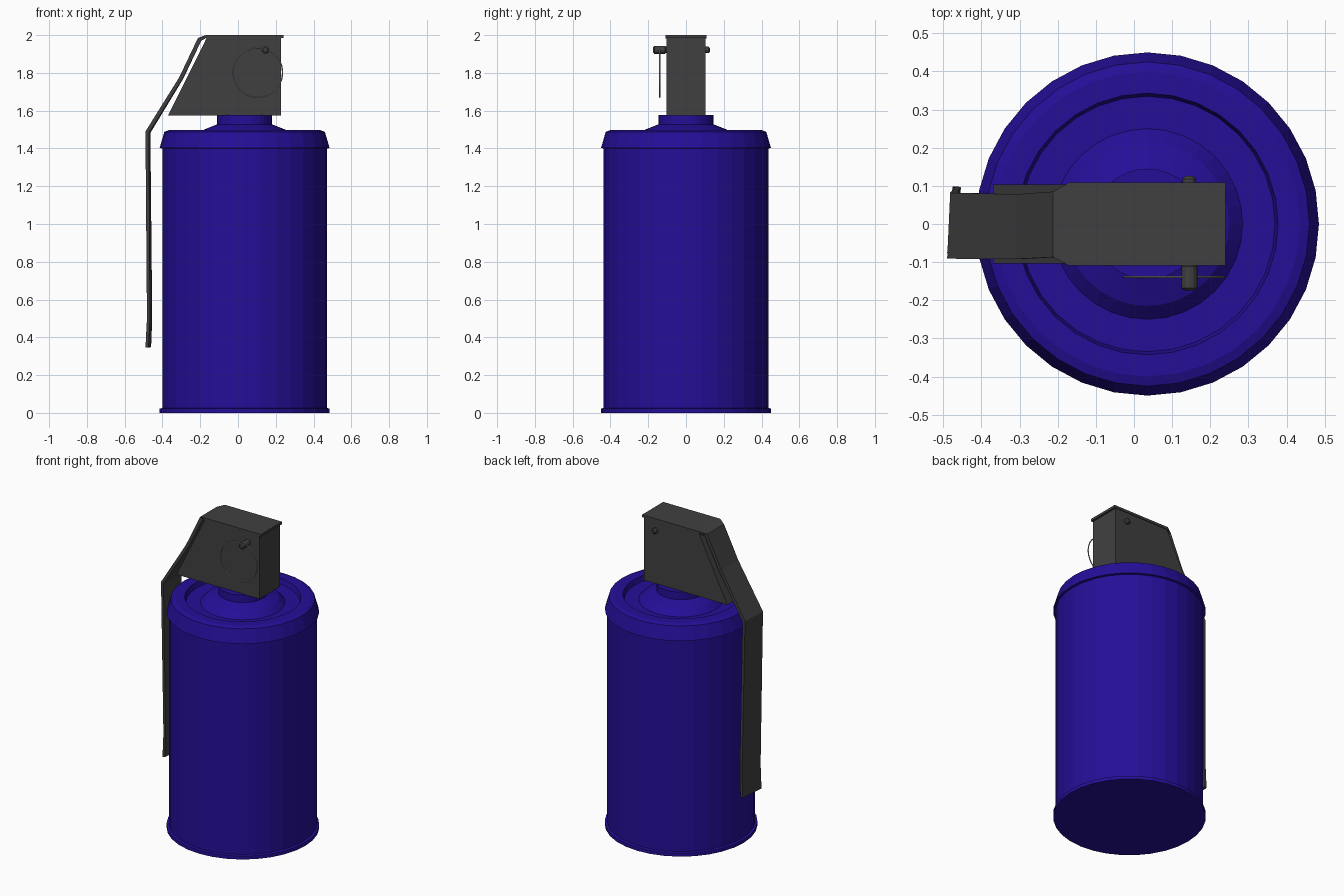
import bpy, bmesh, math
from mathutils import Matrix, Vector

if "Cube" in bpy.data.objects:
    bpy.data.objects.remove(bpy.data.objects["Cube"])

CX = 0.035  # canister axis


def material(name, rgb):
    m = bpy.data.materials.new(name)
    m.diffuse_color = (*rgb, 1)
    m.use_nodes = True
    m.node_tree.nodes["Principled BSDF"].inputs["Base Color"].default_value = m.diffuse_color
    return m


BLUE = material("deep blue", (0.018, 0.0045, 0.31))
DARK = material("dark grey", (0.051, 0.051, 0.051))
STEEL = material("light steel", (0.33, 0.33, 0.33))


def finish(name, bm, mat):
    bmesh.ops.recalc_face_normals(bm, faces=bm.faces)
    me = bpy.data.meshes.new(name)
    bm.to_mesh(me)
    bm.free()
    me.materials.append(mat)
    ob = bpy.data.objects.new(name, me)
    bpy.context.collection.objects.link(ob)
    return ob


def loft(name, sections, mat, closed=False):
    """Skin a row of equal-sized point loops; cap the ends unless closed."""
    bm = bmesh.new()
    loops = [[bm.verts.new(p) for p in s] for s in sections]
    n = len(loops[0])
    pairs = list(zip(loops, loops[1:])) + ([(loops[-1], loops[0])] if closed else [])
    for a, b in pairs:
        for i in range(n):
            j = (i + 1) % n
            bm.faces.new((a[i], a[j], b[j], b[i]))
    if not closed:
        bm.faces.new(loops[0])
        bm.faces.new(loops[-1])
    return finish(name, bm, mat)


def circle(r, n):
    return [(r * math.cos(2 * math.pi * i / n), r * math.sin(2 * math.pi * i / n)) for i in range(n)]


# Canister: turned profile (radius, height) with rims, top recess and neck
profile = [(0.45, 0), (0.45, 0.022), (0.436, 0.026), (0.436, 1.4), (0.45, 1.402),
           (0.425, 1.488), (0.40, 1.497), (0.343, 1.497), (0.335, 1.465),
           (0.25, 1.465), (0.215, 1.5), (0.145, 1.528), (0.145, 1.577)]
loft("canister", [[(CX + x, y, z) for x, y in circle(r, 32)] for r, z in profile], BLUE)

# Fuze head: side profile extruded across y
side = [(-0.37, 1.575), (0.228, 1.575), (0.228, 1.987), (-0.165, 1.987)]
loft("fuze_head", [[(x, y, z) for x, z in side] for y in (-0.104, 0.104)], DARK)

# Safety lever: x, z of the outer face, thickness vector, y range, skew of the back edge
path = [(0.24, 2.0, 0, -0.016, -0.109, 0.109, 0),
        (-0.17, 2.0, 0, -0.016, -0.109, 0.109, 0),
        (-0.212, 1.985, 0.018, -0.014, -0.087, 0.085, 0),
        (-0.312, 1.775, 0.018, -0.008, -0.092, 0.078, 0.003),
        (-0.49, 1.49, 0.018, -0.008, -0.091, 0.082, 0.008),
        (-0.482, 0.5, 0.016, 0, -0.078, 0.096, 0.012),
        (-0.49, 0.345, 0.016, 0.003, -0.076, 0.098, 0.014)]
loft("safety_lever", [[(x, lo, z), (x + s, hi, z), (x + s + tx, hi, z + tz), (x + tx, lo, z + tz)]
                      for x, z, tx, tz, lo, hi, s in path], DARK)

# Safety pin through the head, thicker at the front
pin = [(-0.175, 0.012), (-0.168, 0.021), (-0.112, 0.021), (-0.108, 0.018),
       (0.118, 0.018), (0.126, 0.01)]
loft("safety_pin", [[(0.145 + x, y, 1.922 + z) for x, z in circle(r, 12)] for y, r in pin], DARK)

# Pull ring hanging from the pin
loft("pull_ring", [[((0.131 + u) * math.cos(a) + 0.105, -0.139 + v, (0.131 + u) * math.sin(a) + 1.802)
                    for u, v in circle(0.0035, 6)]
                   for a in (2 * math.pi * k / 40 for k in range(40))], STEEL, closed=True)
